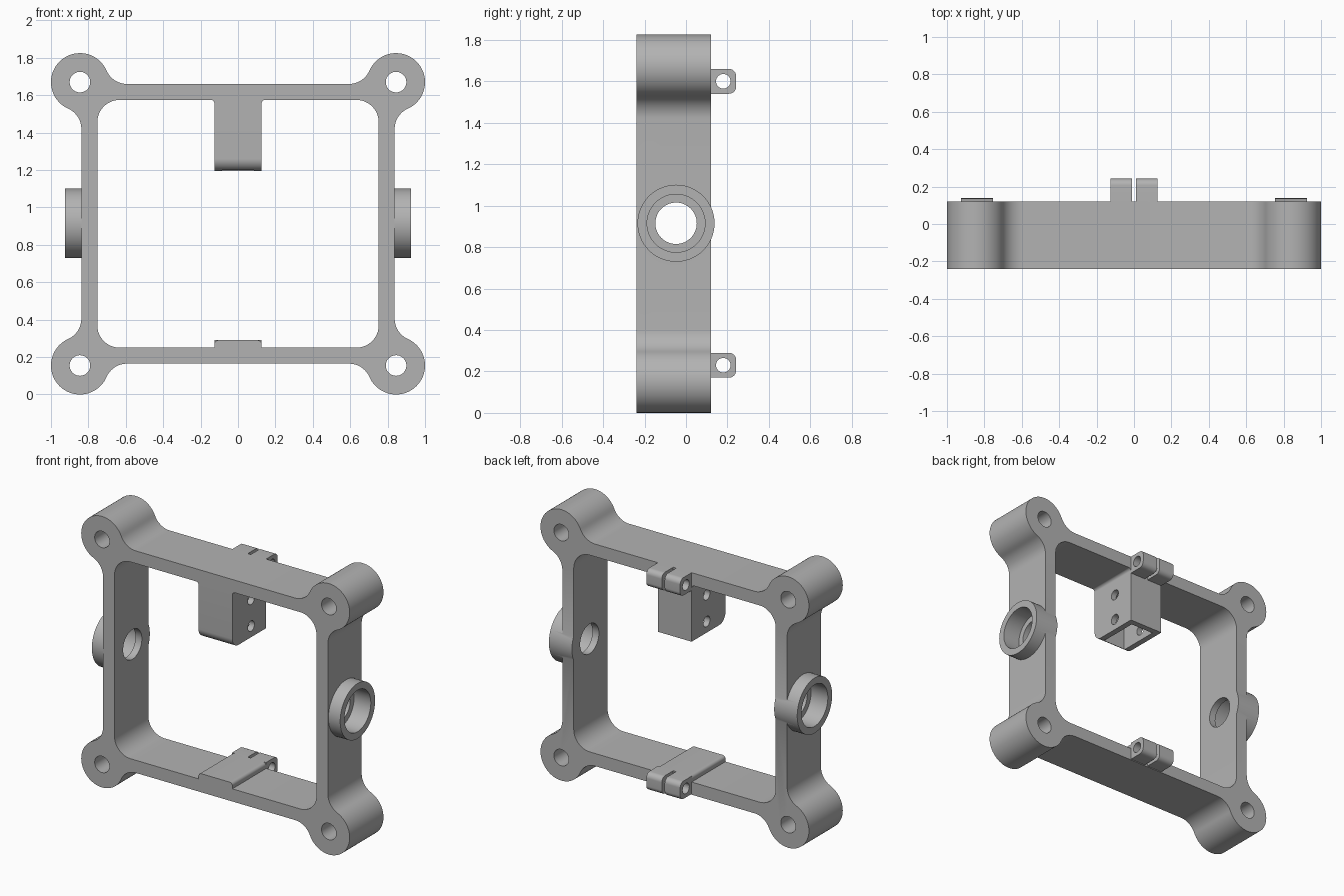
import bpy, bmesh
from math import sin, cos, pi, atan2, sqrt, tan
from mathutils import Vector

if "Cube" in bpy.data.objects:
    bpy.data.objects.remove(bpy.data.objects["Cube"], do_unlink=True)

MID = 0.9125                  # height of the frame centre
FRONT, BACK = -0.24, 0.12     # depth of the frame
PAD = 0.126                   # half width of pad, block and clamp tabs

grey = bpy.data.materials.new("light_grey")
grey.use_nodes = True
grey.diffuse_color = (0.45, 0.45, 0.45, 1)
grey.node_tree.nodes["Principled BSDF"].inputs["Base Color"].default_value = grey.diffuse_color


def arc(cx, cy, r, a0, a1, n=12):
    return [(cx + r * cos(a0 + (a1 - a0) * i / n), cy + r * sin(a0 + (a1 - a0) * i / n))
            for i in range(n + 1)]


def circle(cx, cy, r, n=56):
    return arc(cx, cy, r, 0, 2 * pi, n)[:-1]


def rounded(corners):
    """Polygon outline whose corners (x, y, radius) are filleted."""
    out = []
    for i, (x, y, r) in enumerate(corners):
        p = Vector((x, y))
        if r == 0:
            out.append((x, y))
            continue
        a = (Vector(corners[i - 1][:2]) - p).normalized()
        b = (Vector(corners[(i + 1) % len(corners)][:2]) - p).normalized()
        half = a.angle(b) / 2
        c = p + (a + b).normalized() * r / sin(half)
        s, e = p + a * r / tan(half) - c, p + b * r / tan(half) - c
        a0 = atan2(s.y, s.x)
        sweep = (atan2(e.y, e.x) - a0 + pi) % (2 * pi) - pi
        out += arc(c.x, c.y, r, a0, a0 + sweep)
    return out


def prism(name, outline, axis, a, b):
    """Extrude a flat outline along x or y from a to b."""
    place = (lambda u, v: (a, u, v)) if axis == "x" else (lambda u, v: (u, a, v))
    bm = bmesh.new()
    face = bm.faces.new([bm.verts.new(place(u, v)) for u, v in outline])
    ext = bmesh.ops.extrude_face_region(bm, geom=[face])
    shift = Vector((b - a, 0, 0)) if axis == "x" else Vector((0, b - a, 0))
    bmesh.ops.translate(bm, vec=shift,
                        verts=[g for g in ext["geom"] if isinstance(g, bmesh.types.BMVert)])
    bmesh.ops.recalc_face_normals(bm, faces=bm.faces)
    mesh = bpy.data.meshes.new(name)
    bm.to_mesh(mesh)
    bm.free()
    mesh.materials.append(grey)
    ob = bpy.data.objects.new(name, mesh)
    bpy.context.collection.objects.link(ob)
    return ob


def combine(target, tool, operation="DIFFERENCE"):
    mod = target.modifiers.new("join", "BOOLEAN")
    mod.operation, mod.solver, mod.object = operation, "EXACT", tool
    bpy.context.view_layer.objects.active = target
    bpy.ops.object.modifier_apply(modifier=mod.name)
    bpy.data.objects.remove(tool, do_unlink=True)


def drill(target, u, v, r, axis, a, b):
    combine(target, prism("cutter", circle(u, v, r), axis, a, b))


# Outer outline: one corner lobe blended into the bars, mirrored to four
CX, CZ, R, F = 0.845, 0.7575, 0.155, 0.12
OX, OZ = 0.8375, 0.7475
fz = CZ - sqrt((R + F) ** 2 - (OX + F - CX) ** 2)
fx = CX - sqrt((R + F) ** 2 - (OZ + F - CZ) ** 2)
side = atan2(CZ - fz, CX - OX - F)
top = atan2(CZ - OZ - F, CX - fx)
quarter = (arc(OX + F, fz, F, pi, side)[:-1]
           + arc(CX, CZ, R, side - pi, top + pi, 40)[:-1]
           + arc(fx, OZ + F, F, top, -pi / 2))
outline = []
for sx, sz in ((1, 1), (-1, 1), (-1, -1), (1, -1)):
    pts = [(sx * x, MID + sz * z) for x, z in quarter]
    outline += pts if sx * sz > 0 else pts[::-1]
frame = prism("frame", outline, "y", FRONT, BACK)

# Inner opening, leaving the low pad below and the hanging block above
IX, LOW, HIGH, BLOCK = 0.7525, 0.25, 1.575, 1.195
right = [(PAD, 0.29, 0.02), (PAD, LOW, 0), (IX, LOW, 0.12),
         (IX, HIGH, 0.12), (PAD, HIGH, 0.02), (PAD, BLOCK, 0)]
left = [(-x, z, r) for x, z, r in reversed(right)]
combine(frame, prism("cutter", rounded(right + left), "y", FRONT - 0.1, BACK + 0.1))

# Corner bolt holes
for sx in (-1, 1):
    for sz in (-1, 1):
        drill(frame, sx * CX, MID + sz * CZ, 0.055, "y", FRONT - 0.1, BACK + 0.1)

# Side bearing housings: boss, counterbore and through hole
for s in (-1, 1):
    y, z = -0.048, 0.915
    boss = prism("boss", circle(y, z, 0.186), "x", s * 0.7535, s * 0.925)
    combine(frame, boss, "UNION")
    drill(frame, y, z, 0.14, "x", s * 0.80, s * 1.0)
    drill(frame, y, z, 0.10, "x", s * 0.7, s * 0.9)

# Hanging block: rounded front lower edge, hollow core, cross holes
r = 0.065
edge = arc(FRONT + r, BLOCK + r, r, pi, 1.5 * pi)
edge += [(FRONT + r, BLOCK - 0.05), (FRONT - 0.05, BLOCK - 0.05), (FRONT - 0.05, BLOCK + r)]
combine(frame, prism("cutter", edge, "x", -0.2, 0.2))
w = 0.04
core = [(FRONT + w, 1.1), (BACK - w, 1.1), (BACK - w, 1.54), (FRONT + w, 1.54)]
combine(frame, prism("cutter", core, "x", w - PAD, PAD - w))
for z in (1.27, 1.45):
    drill(frame, -0.04, z, 0.035, "x", -0.2, 0.2)

# Split clamp tabs on the back, above and below
parts = [frame]
for level, z in (("upper", 1.60), ("lower", 0.23)):
    for label, s in (("left", 1), ("right", -1)):
        shape = rounded([(BACK - 0.002, z - 0.06, 0), (0.242, z - 0.06, 0.035),
                         (0.242, z + 0.06, 0.035), (BACK - 0.002, z + 0.06, 0)])
        tab = prism(f"{level}_{label}_tab", shape, "x", s * 0.011, s * PAD)
        drill(tab, 0.18, z, 0.035, "x", -0.2, 0.2)
        parts.append(tab)

# Smooth the curved walls, keep edges crisp
bpy.ops.object.select_all(action="DESELECT")
for ob in parts:
    ob.select_set(True)
bpy.context.view_layer.objects.active = frame
bpy.ops.object.shade_smooth_by_angle(angle=pi / 6)
